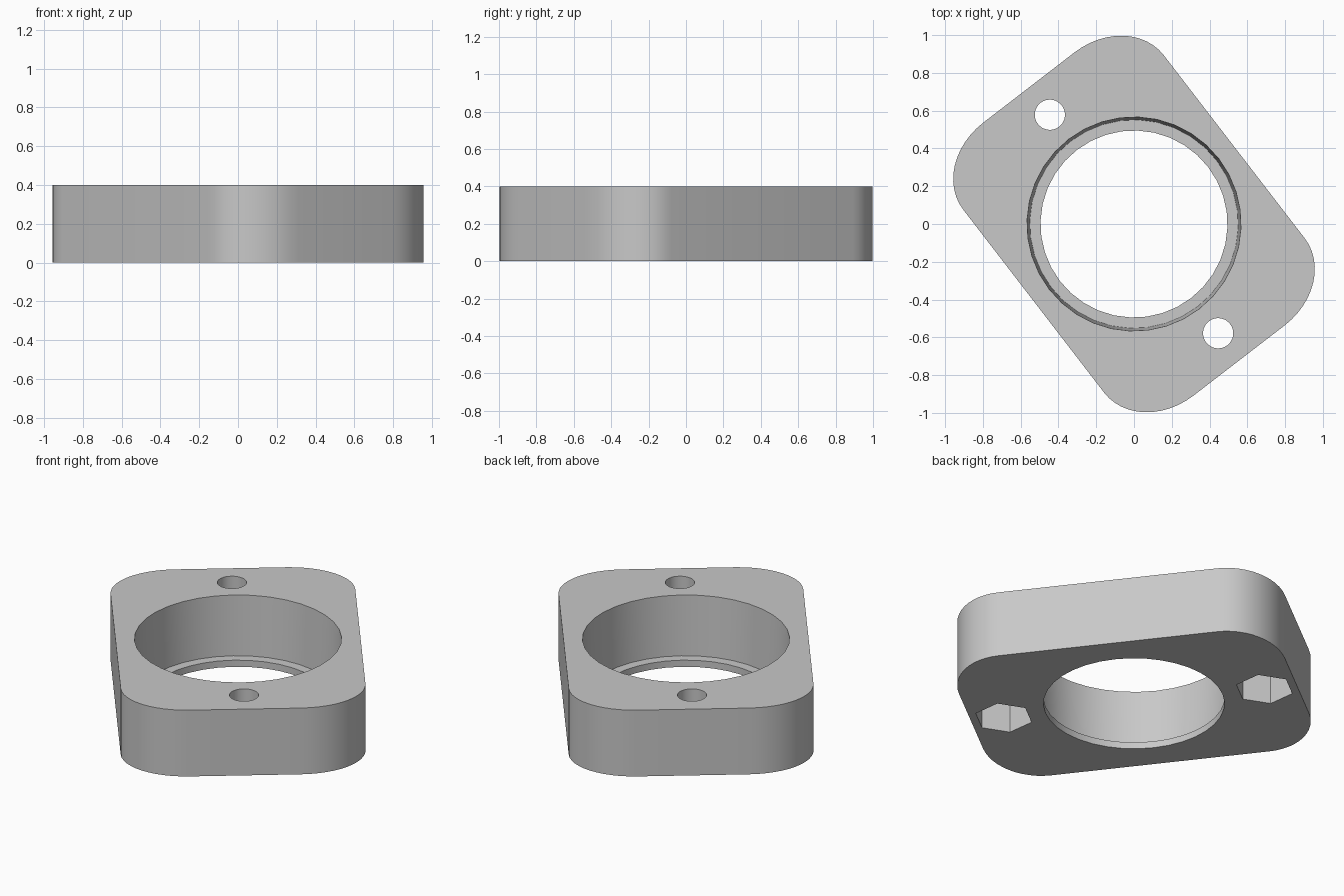
import bpy
import bmesh
from math import cos, sin, pi, radians
from mathutils import Matrix

cube = bpy.data.objects.get("Cube")
if cube:
    bpy.data.objects.remove(cube, do_unlink=True)

TURN = Matrix.Rotation(radians(37.6), 4, 'Z')
HEIGHT = 0.4
HALF_X, HALF_Y = 0.67, 0.912      # half sizes of the plate before turning
ROUND_X, ROUND_Y = 0.365, 0.30    # corner rounding
BOLT = 0.73                       # bolt distance from the centre

grey = bpy.data.materials.new("grey")
grey.use_nodes = True
grey.diffuse_color = (0.58, 0.58, 0.58, 1)
grey.node_tree.nodes["Principled BSDF"].inputs["Base Color"].default_value = grey.diffuse_color


def loft(name, bottom, top, z0, z1):
    """Solid between two outlines with the same number of points."""
    bm = bmesh.new()
    low = [bm.verts.new((x, y, z0)) for x, y in bottom]
    high = [bm.verts.new((x, y, z1)) for x, y in top]
    bm.faces.new(low[::-1])
    bm.faces.new(high)
    n = len(low)
    for i in range(n):
        j = (i + 1) % n
        bm.faces.new((low[i], low[j], high[j], high[i]))
    bm.transform(TURN)
    mesh = bpy.data.meshes.new(name)
    bm.to_mesh(mesh)
    bm.free()
    mesh.materials.append(grey)
    ob = bpy.data.objects.new(name, mesh)
    bpy.context.collection.objects.link(ob)
    return ob


def ring(radius, sides, y=0):
    return [(radius * cos(2 * pi * i / sides), y + radius * sin(2 * pi * i / sides))
            for i in range(sides)]


# Plate with rounded corners
outline = []
for corner, (sx, sy) in enumerate([(1, 1), (-1, 1), (-1, -1), (1, -1)]):
    for step in range(13):
        a = (corner + step / 12) * pi / 2
        outline.append((sx * (HALF_X - ROUND_X) + ROUND_X * cos(a),
                        sy * (HALF_Y - ROUND_Y) + ROUND_Y * sin(a)))
plate = loft("flange_plate", outline, outline, 0, HEIGHT)

# Tapered pocket above a thin lip, and the opening through the lip
cutters = [
    loft("pocket_cutter", ring(0.552, 36), ring(0.567, 36), 0.04, HEIGHT + 0.01),
    loft("opening_cutter", ring(0.495, 36), ring(0.495, 36), -0.1, 0.1),
]

# Bolt holes with hexagonal nut recesses underneath
for side in (-1, 1):
    hole = ring(0.08, 32, side * BOLT)
    nut = ring(0.16, 6, side * BOLT)
    cutters.append(loft("bolt_hole_cutter", hole, hole, 0.1, HEIGHT + 0.1))
    cutters.append(loft("nut_recess_cutter", nut, nut, -0.1, 0.2))

# Cut everything out of the plate
bpy.context.view_layer.objects.active = plate
for cutter in cutters:
    mod = plate.modifiers.new(cutter.name, 'BOOLEAN')
    mod.operation = 'DIFFERENCE'
    mod.solver = 'EXACT'
    mod.object = cutter
    bpy.ops.object.modifier_apply(modifier=mod.name)
    bpy.data.objects.remove(cutter, do_unlink=True)

# Smooth walls with crisp rims
bpy.ops.object.select_all(action='DESELECT')
plate.select_set(True)
bpy.ops.object.shade_smooth_by_angle(angle=radians(30))
